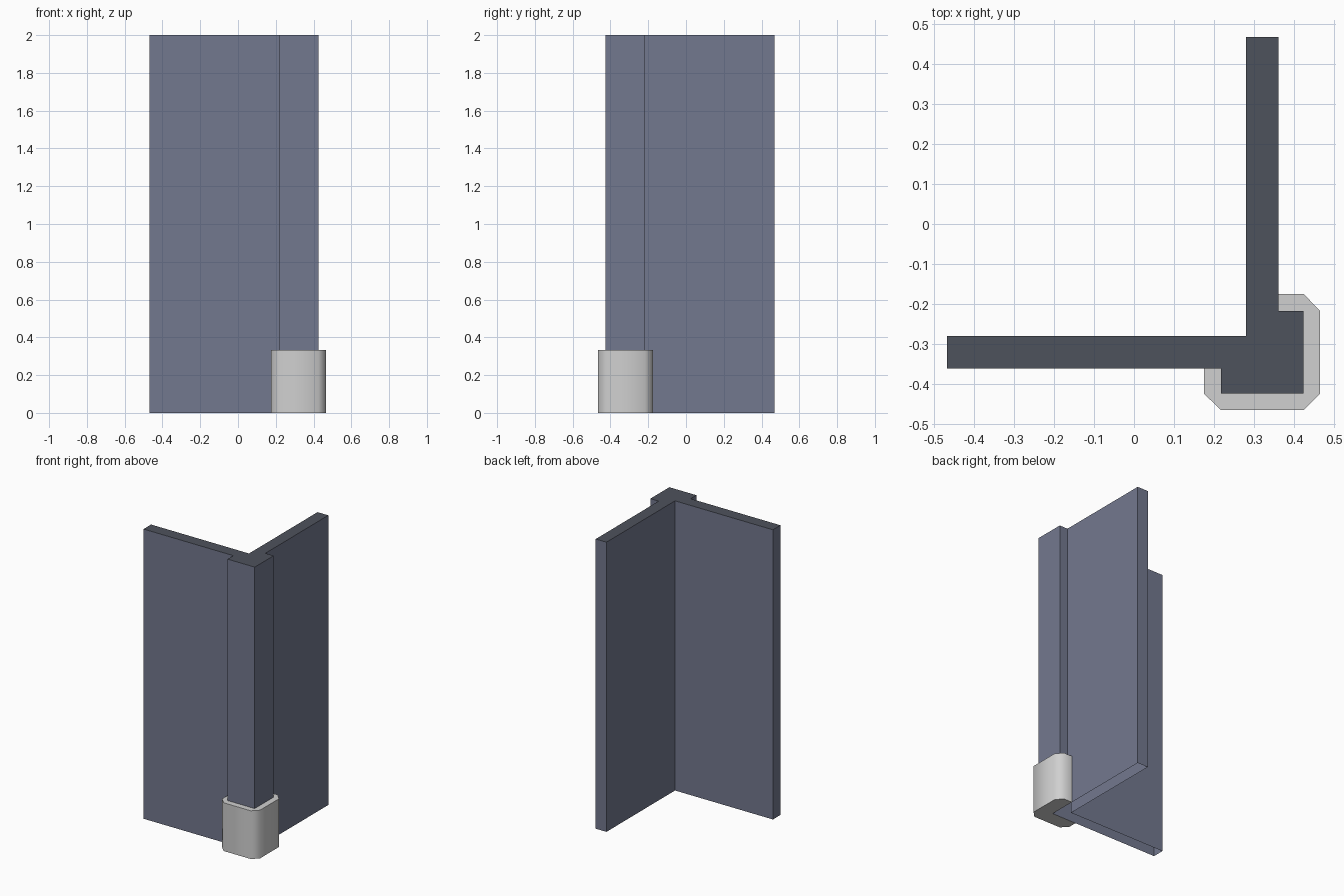
import bpy, bmesh, math

if "Cube" in bpy.data.objects:
    bpy.data.objects.remove(bpy.data.objects["Cube"])

HEIGHT = 2.0


def material(name, rgb):
    m = bpy.data.materials.new(name)
    m.diffuse_color = (*rgb, 1)
    m.use_nodes = True
    m.node_tree.nodes["Principled BSDF"].inputs["Base Color"].default_value = m.diffuse_color
    return m


slate_blue = material("slate blue", (0.171, 0.188, 0.271))
dark_slate = material("dark slate", (0.076, 0.084, 0.107))
light_grey = material("light grey", (0.63, 0.63, 0.63))


def prism(name, outline, height, mats, closed_base):
    """Extrude a counter-clockwise outline; the top face takes the last material."""
    bm = bmesh.new()
    low = [bm.verts.new((x, y, 0)) for x, y in outline]
    high = [bm.verts.new((x, y, height)) for x, y in outline]
    n = len(outline)
    for i in range(n):
        j = (i + 1) % n
        bm.faces.new((low[i], low[j], high[j], high[i]))
    bm.faces.new(high).material_index = len(mats) - 1
    if closed_base:
        bm.faces.new(low[::-1])
    mesh = bpy.data.meshes.new(name)
    bm.to_mesh(mesh)
    bm.free()
    for m in mats:
        mesh.materials.append(m)
    obj = bpy.data.objects.new(name, mesh)
    bpy.context.collection.objects.link(obj)
    return obj


def mirrored(half):
    """Complete an outline by reflecting it across the diagonal x = -y."""
    return half + [(-y, -x) for x, y in reversed(half)]


# L-shaped corner wall, open underneath
wall = mirrored([(0.28, -0.28), (-0.468, -0.28), (-0.468, -0.362), (0.362, -0.362)][1:3])
wall.insert(2, (0.362, -0.362))
wall.append((0.28, -0.28))
prism("corner_wall", wall, HEIGHT, [slate_blue, dark_slate], False)

# Square pilaster wrapped around the outer corner
pilaster = mirrored([(0.218, -0.362), (0.218, -0.425)])
pilaster.insert(2, (0.425, -0.425))
pilaster.append((0.362, -0.362))
prism("corner_pilaster", pilaster, HEIGHT, [slate_blue, dark_slate], False)

# Chamfered plinth at the foot of the pilaster, smooth around its corners
plinth = mirrored([(0.175, -0.362), (0.175, -0.425), (0.218, -0.466), (0.425, -0.466)])
plinth.append((0.362, -0.362))
foot = prism("plinth", plinth, 0.333, [light_grey], True)
bpy.context.view_layer.objects.active = foot
foot.select_set(True)
bpy.ops.object.shade_smooth_by_angle(angle=math.radians(60))
